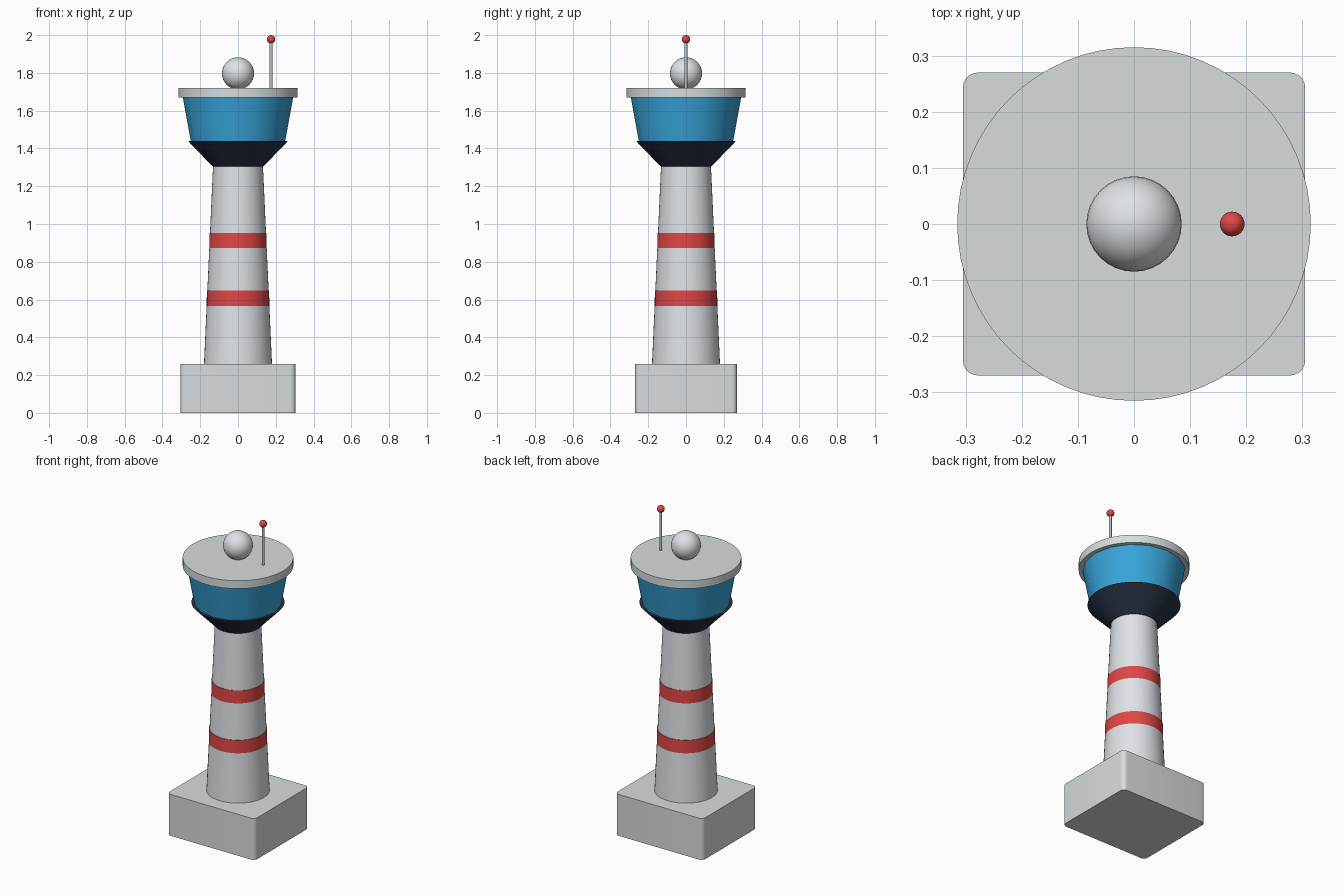
import bpy, math

if "Cube" in bpy.data.objects:
    bpy.data.objects.remove(bpy.data.objects["Cube"])


def material(name, rgb):
    # Convert display colour to linear
    col = [(c / 255 / 12.92) if c < 11 else ((c / 255 + 0.055) / 1.055) ** 2.4 for c in rgb] + [1]
    m = bpy.data.materials.new(name)
    m.use_nodes = True
    m.diffuse_color = col
    m.node_tree.nodes["Principled BSDF"].inputs["Base Color"].default_value = col
    return m


white = material("white paint", (222, 226, 230))
concrete = material("concrete grey", (216, 220, 222))
red = material("signal red", (224, 70, 70))
blue = material("window blue", (56, 165, 219))
navy = material("dark navy", (38, 48, 64))
metal = material("mast grey", (190, 195, 200))


def finish(name, mat, smooth=True):
    ob = bpy.context.object
    ob.name = name
    ob.data.materials.append(mat)
    if smooth:
        bpy.ops.object.shade_smooth_by_angle(angle=math.radians(30))
    return ob


def frustum(name, mat, z0, z1, r0, r1, x=0, sides=48):
    bpy.ops.mesh.primitive_cone_add(vertices=sides, radius1=r0, radius2=r1,
                                    depth=z1 - z0, location=(x, 0, (z0 + z1) / 2))
    return finish(name, mat)


def ball(name, mat, r, x, z):
    bpy.ops.mesh.primitive_uv_sphere_add(segments=32, ring_count=16, radius=r, location=(x, 0, z))
    return finish(name, mat)


# Base block with rounded upright corners
bpy.ops.mesh.primitive_cube_add(size=1, location=(0, 0, 0.13))
base = finish("base_block", concrete, False)
base.scale = (0.61, 0.54, 0.26)
bpy.ops.object.transform_apply(location=False, rotation=False, scale=True)
weights = base.data.attributes.new("bevel_weight_edge", "FLOAT", "EDGE")
for e in base.data.edges:
    a, b = (base.data.vertices[i].co for i in e.vertices)
    weights.data[e.index].value = 1.0 if abs(a.z - b.z) > 0.1 else 0.0
bevel = base.modifiers.new("corner_rounding", "BEVEL")
bevel.limit_method = "WEIGHT"
bevel.width = 0.027
bevel.segments = 5
bpy.ops.object.modifier_apply(modifier=bevel.name)
bpy.ops.object.shade_smooth_by_angle(angle=math.radians(30))

# Tapered shaft and painted bands
frustum("shaft", white, 0.26, 1.31, 0.18, 0.132)
frustum("lower_band", red, 0.565, 0.648, 0.166, 0.165)
frustum("upper_band", red, 0.87, 0.953, 0.152, 0.151)

# Control cabin
frustum("cabin_floor", navy, 1.305, 1.44, 0.135, 0.265)
frustum("cabin_windows", blue, 1.44, 1.67, 0.25, 0.292, sides=16)
frustum("roof", concrete, 1.67, 1.72, 0.315, 0.315, sides=64)

# Radar dome and mast
ball("radar_dome", white, 0.085, 0, 1.797)
frustum("mast", metal, 1.72, 1.97, 0.008, 0.008, x=0.175, sides=16)
ball("mast_light", red, 0.022, 0.175, 1.978)
